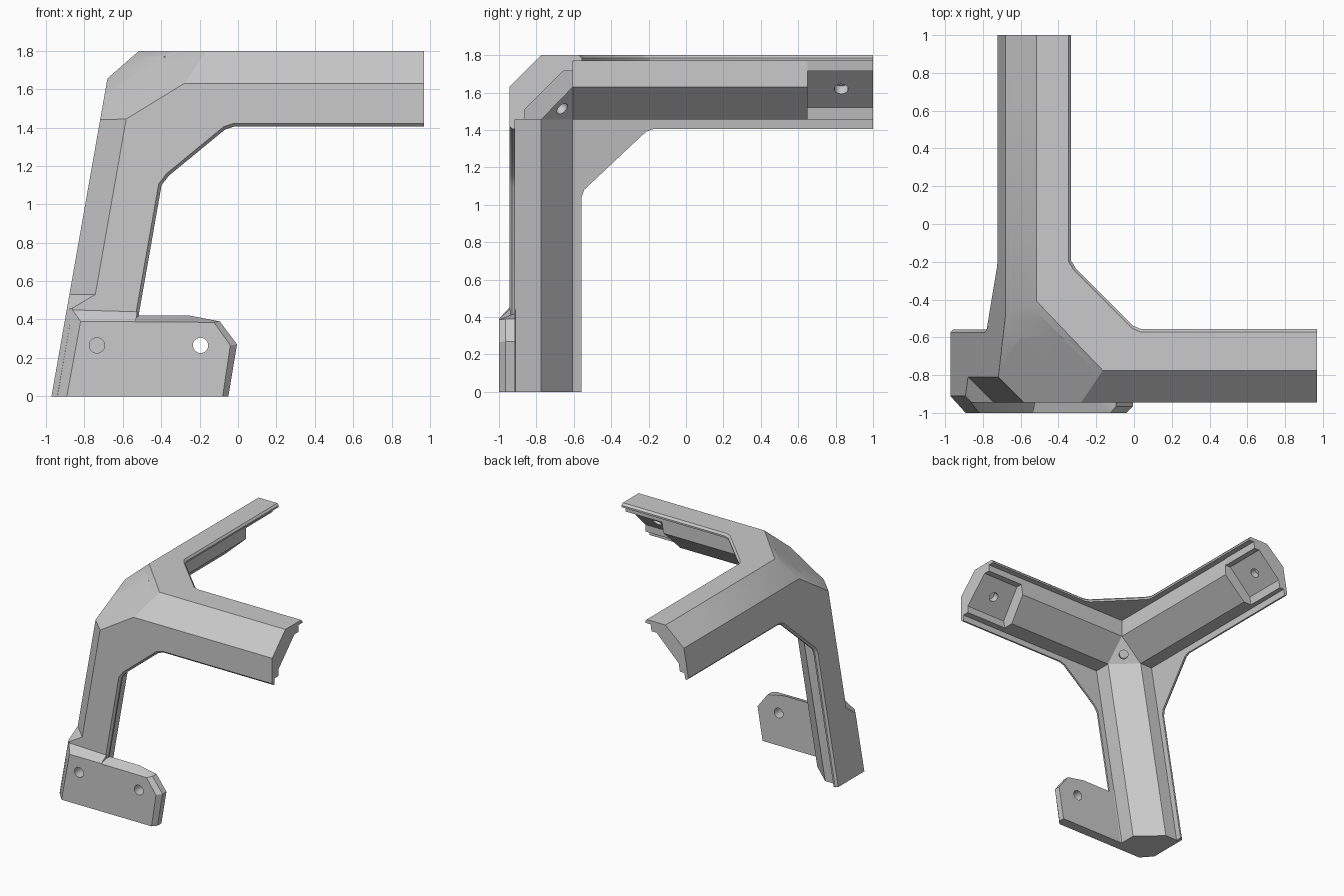
import bpy, bmesh
from itertools import product
from mathutils import Vector
from mathutils.geometry import normal

if "Cube" in bpy.data.objects:
    bpy.data.objects.remove(bpy.data.objects["Cube"], do_unlink=True)

grey = bpy.data.materials.new("plain grey")
grey.use_nodes = True
grey.diffuse_color = (0.59, 0.59, 0.59, 1)
grey.node_tree.nodes["Principled BSDF"].inputs["Base Color"].default_value = (0.59, 0.59, 0.59, 1)

TOP, LEAN = 1.80, 0.176


def place(u, v, w):
    """Distances from the sharp outer corner; u is sheared by the lean of the leg."""
    return Vector((-0.655 - LEAN * w + u, -0.945 + v, TOP - w))


# Outer bevels, the large corner facet and the square end of the long arm
TRIM = [
    [place(0, .17, 0), place(1, .17, 0), place(0, 0, .17)],
    [place(.14, 0, 0), place(.14, 1, 0), place(0, 0, .145)],
    [place(.135, 0, 0), place(.135, 0, 1), place(0, .135, 0)],
    [Vector((-.165, -.775, TOP)), Vector((-.515, -.41, TOP)), Vector((-.59, -.945, 1.44))],
    [Vector((.97, 0, 0)), Vector((.97, 1, 0)), Vector((.97, 0, 1))],
]
INSIDE = place(.6, .6, .6)


def trim(bm):
    """Slice off everything beyond the outer planes and cap each cut."""
    for pts in TRIM:
        n = normal(pts)
        if n.dot(INSIDE - pts[0]) > 0:
            n = -n
        bmesh.ops.bisect_plane(bm, geom=bm.verts[:] + bm.edges[:] + bm.faces[:], dist=1e-5,
                               plane_co=pts[0], plane_no=n, clear_outer=True)
        rim = [e for e in bm.edges if e.is_boundary]
        if rim:
            bmesh.ops.edgeloop_fill(bm, edges=rim)


def finish(bm, name):
    bmesh.ops.recalc_face_normals(bm, faces=bm.faces)
    mesh = bpy.data.meshes.new(name)
    bm.to_mesh(mesh)
    bm.free()
    mesh.materials.append(grey)
    ob = bpy.data.objects.new(name, mesh)
    bpy.context.scene.collection.objects.link(ob)
    return ob


def prism(name, section, axis, start, end, lip_chamfer=0):
    bm = bmesh.new()
    rings = []
    for t in (start, end):
        ring = []
        for pair in section:
            c = list(pair)
            c.insert(axis, t)
            ring.append(bm.verts.new(place(*c)))
        rings.append(ring)
    low, high = rings
    n = len(section)
    bm.faces.new(low)
    bm.faces.new(high[::-1])
    for i in range(n):
        j = (i + 1) % n
        bm.faces.new((low[i], high[i], high[j], low[j]))
    bmesh.ops.recalc_face_normals(bm, faces=bm.faces)
    if lip_chamfer:
        edges = [bm.edges.get((low[i], low[i + 1])) for i in range(2, n - 2)]
        bmesh.ops.bevel(bm, geom=edges, offset=lip_chamfer, segments=1,
                        profile=0.5, affect='EDGES')
    trim(bm)
    return finish(bm, name)


def hull(name, points, trimmed=False):
    bm = bmesh.new()
    for p in points:
        bm.verts.new(p)
    bmesh.ops.remove_doubles(bm, verts=bm.verts, dist=0.0005)
    out = bmesh.ops.convex_hull(bm, input=bm.verts)
    junk = {g for g in out["geom_interior"] + out["geom_unused"]
            if isinstance(g, bmesh.types.BMVert)}
    bmesh.ops.delete(bm, geom=list(junk), context='VERTS')
    bmesh.ops.dissolve_limit(bm, angle_limit=0.01, verts=bm.verts, edges=bm.edges)
    if trimmed:
        trim(bm)
    return finish(bm, name)


def drill(parts, centre, direction, radius, depth):
    bm = bmesh.new()
    bmesh.ops.create_cone(bm, cap_ends=True, segments=24, radius1=radius,
                          radius2=radius, depth=depth * 2)
    cutter = finish(bm, "drill_cutter")
    cutter.rotation_euler = direction.to_track_quat('Z', 'Y').to_euler()
    cutter.location = centre
    for part in parts:
        mod = part.modifiers.new("hole", 'BOOLEAN')
        mod.operation, mod.solver, mod.object = 'DIFFERENCE', 'EXACT', cutter
        bpy.context.view_layer.objects.active = part
        bpy.context.view_layer.update()
        bpy.ops.object.modifier_apply(modifier=mod.name)
    bpy.data.objects.remove(cutter, do_unlink=True)


# Thick cores of the three arms, thinner at the mounting pads
long_arm = prism("long_arm", [(0, 0), (.34, 0), (.34, .17), (.17, .345), (0, .345)], 0, 0, 1.31)
long_pad = prism("long_arm_pad", [(0, 0), (.34, 0), (.34, .084), (.288, .084), (.084, .288),
                                  (.084, .345), (0, .345)], 0, 1.31, 1.8)
back_arm = prism("back_arm", [(0, 0), (.27, 0), (.30, .17), (.14, .345), (0, .345)], 1, 0, 1.595)
back_pad = prism("back_arm_pad", [(0, 0), (.28, 0), (.28, .084), (.235, .084), (.07, .28),
                                  (.07, .345), (0, .345)], 1, 1.595, 1.945)
leg = prism("leg", [(0, 0), (.33, 0), (.33, .17), (.14, .34), (0, .34)], 2, 0, TOP)

# Inner corner with its triangular face
tri = [(.30, .34, .17), (.14, .34, .345), (.33, .17, .345)]
corner = hull("inner_corner", [place(*(a * b for a, b in zip(t, m)))
                               for t in tri for m in product((0, 1), repeat=3)], True)

# Thin outer plates with lips and gussets
front = [(0, 0), (1.8, 0), (1.8, .394), (.705, .394), (.66, .41),
         (.41, .65), (.38, .70), (.38, TOP), (0, TOP)]
top = [(0, 0), (1.8, 0), (1.8, .389), (.695, .389), (.655, .405),
       (.35, .71), (.325, .75), (.325, 1.945), (0, 1.945)]
side = [(0, 0), (1.945, 0), (1.945, .395), (.77, .395), (.73, .41),
        (.40, .72), (.387, .76), (.387, TOP), (0, TOP)]
side_plate = prism("side_plate", side, 0, 0, .03, .016)
front_plate = prism("front_plate", front, 1, 0, .03, .016)
top_plate = prism("top_plate", top, 2, 0, .03, .016)


# Foot: square shoulder on the leg, thicker block with a ramp, and forward plate
def at(u, v, height):
    return place(u, v, TOP - height)


shoulder = hull("foot_shoulder", [at(*p) for p in (
    (0, .035, 0), (.03, 0, 0), (.135, 0, 0), (0, .135, 0), (.14, .14, 0),
    (0, .035, .45), (.03, 0, .46), (.135, 0, .53), (0, .135, .53), (.14, .14, .53))])
block = hull("foot_block", [at(*p) for p in (
    (0, .035, 0), (.08, -.055, 0), (.37, -.055, 0), (.37, .02, 0), (0, .14, 0),
    (0, .035, .45), (.083, -.055, .39), (.37, -.055, .39), (.03, 0, .45),
    (.37, 0, .44), (.37, .02, .44), (0, .14, .45))])
face = [(-.88, 0), (-.08, 0), (-.04, .265), (-.125, .385), (-.82, .39)]
rim = [(-.05, 0), (-.005, .27), (-.095, .39)]
rear = rim + [(-.25, .42), (-.80, .42), (-.80, 0)]
foot = hull("foot_plate", [Vector((x, y, h)) for y, pts in ((-1, face), (-.965, rim), (-.915, rear))
                           for x, h in pts])

# Screw holes
forward = Vector((0, 1, 0))
tri_points = [place(*t) for t in tri]
tri_centre = (tri_points[0] + tri_points[1] + tri_points[2]) / 3
drill([foot, block, shoulder, front_plate, leg], Vector((-.735, -1, .265)), forward, .04, .1)
drill([foot], Vector((-.195, -.96, .265)), forward, .04, .2)
drill([corner, long_arm, back_arm, leg], tri_centre, normal(tri_points), .035, .06)
drill([long_pad], place(1.48, .186, .186), Vector((0, 1, -1)), .037, .06)
drill([back_pad], place(.155, 1.775, .182), Vector((1, 0, -1)), .037, .06)

# Smooth shading with sharp edges kept
bpy.ops.object.select_all(action='DESELECT')
for part in (long_arm, long_pad, back_arm, back_pad, leg, corner, side_plate, front_plate,
             top_plate, shoulder, block, foot):
    part.select_set(True)
bpy.context.view_layer.objects.active = leg
bpy.ops.object.shade_smooth_by_angle(angle=0.5)
